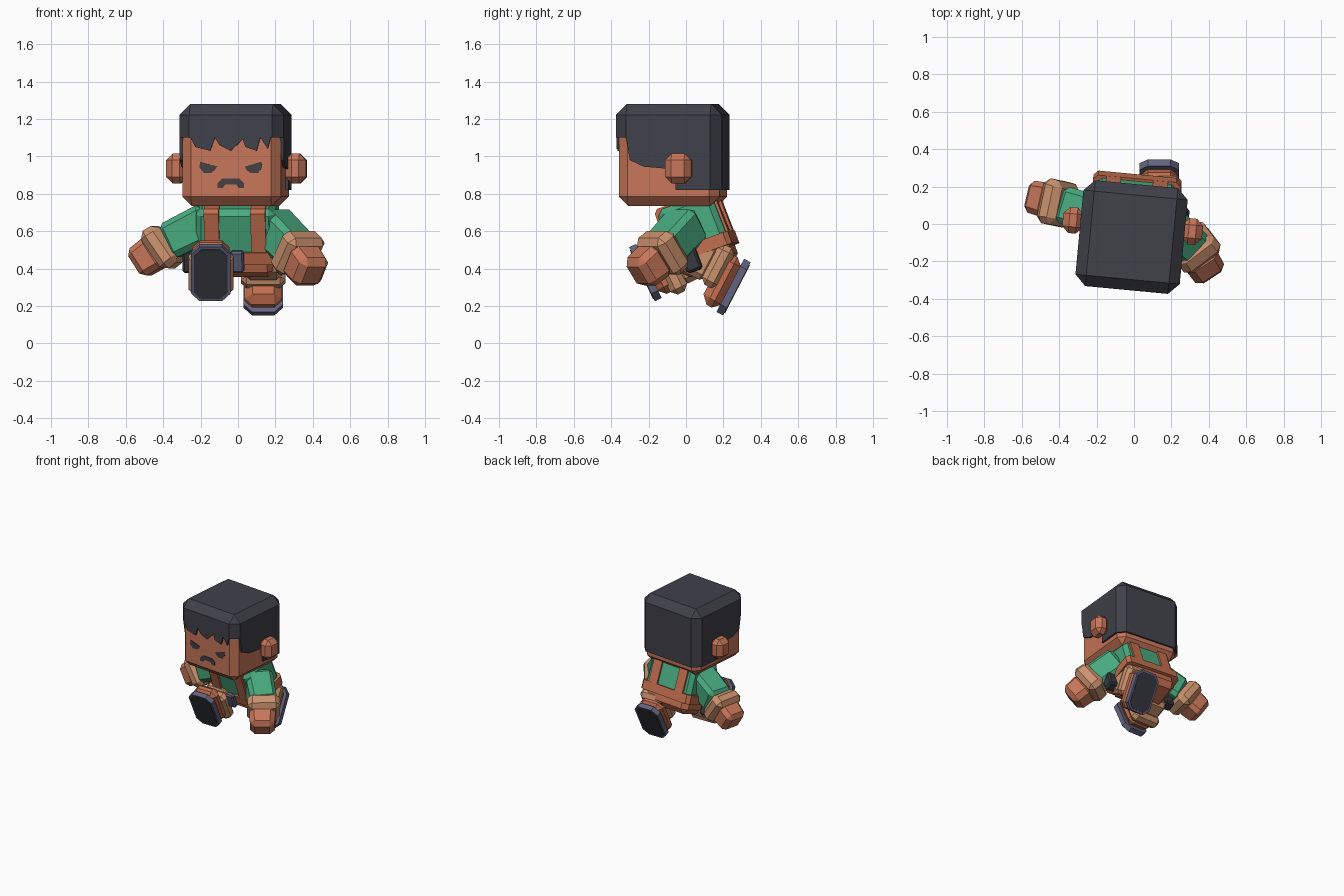
import bpy, bmesh, math
from mathutils import Matrix, Vector

if "Cube" in bpy.data.objects:
    bpy.data.objects.remove(bpy.data.objects["Cube"])


def material(name, rgb):
    m = bpy.data.materials.new(name)
    m.diffuse_color = (*rgb, 1)
    m.use_nodes = True
    m.node_tree.nodes["Principled BSDF"].inputs["Base Color"].default_value = m.diffuse_color
    return m


SKIN = material("warm skin", (0.57, 0.18, 0.10))
OVERALL = material("rust overalls", (0.54, 0.155, 0.075))
GREEN = material("green shirt", (0.065, 0.40, 0.21))
BEIGE = material("beige cloth", (0.60, 0.29, 0.155))
HAIR = material("charcoal hair", (0.052, 0.052, 0.068))
FACE = material("dark face detail", (0.06, 0.05, 0.055))
STEEL = material("blue grey rubber", (0.125, 0.125, 0.21))
DARK = material("dark leather", (0.04, 0.042, 0.052))


def finish(name, bm, mat, matrix):
    bmesh.ops.recalc_face_normals(bm, faces=bm.faces)
    bm.transform(matrix)
    me = bpy.data.meshes.new(name)
    bm.to_mesh(me)
    bm.free()
    me.materials.append(mat)
    ob = bpy.data.objects.new(name, me)
    bpy.context.collection.objects.link(ob)
    return ob


def chamfer(bm, width, rule):
    edges = [e for e in bm.edges if rule(e.verts[0].co, e.verts[1].co)]
    bmesh.ops.bevel(bm, geom=edges, offset=width, segments=1, affect='EDGES')


def block(name, mat, matrix, size, loc, bevel=0.0, taper=(1, 1),
          rule=lambda a, b: True):
    """Chamfered box; taper scales its top end."""
    bm = bmesh.new()
    bmesh.ops.create_cube(bm, size=1)
    for v in bm.verts:
        k = taper if v.co.z > 0 else (1, 1)
        v.co = Vector((v.co.x * size[0] * k[0], v.co.y * size[1] * k[1], v.co.z * size[2]))
    if bevel:
        chamfer(bm, bevel, rule)
    bmesh.ops.translate(bm, verts=bm.verts, vec=loc)
    return finish(name, bm, mat, matrix)


def upright(a, b):
    return abs(a.x - b.x) < 1e-4 and abs(a.y - b.y) < 1e-4


def plate(name, mat, matrix, outline, y0, y1):
    """Front-facing outline (x, z) given thickness along y."""
    bm = bmesh.new()
    f = bm.faces.new([bm.verts.new((x, y0, z)) for x, z in outline])
    r = bmesh.ops.extrude_face_region(bm, geom=[f])
    bmesh.ops.translate(bm, vec=(0, y1 - y0, 0),
                        verts=[v for v in r['geom'] if isinstance(v, bmesh.types.BMVert)])
    return finish(name, bm, mat, matrix)


def limb(name, mat, start, end, w0, w1, bevel):
    """Chamfered square section running from start to end."""
    a, b = Vector(start), Vector(end)
    z = (b - a).normalized()
    x = Vector((0, 0, 1)).cross(z).normalized()
    y = z.cross(x)
    m = Matrix((x, y, z)).transposed().to_4x4()
    m.translation = (a + b) / 2
    return block(name, mat, m, (w0, w0, (b - a).length), (0, 0, 0), bevel, (w1 / w0, w1 / w0))


# ---- head
YAW = Matrix.Rotation(math.radians(-5.4), 4, 'Z')
H = Matrix.Translation((-0.013, -0.07, 0)) @ YAW
block("head", SKIN, H, (0.53, 0.54, 0.42), (0, 0, 0.945), 0.05)
for s, side in ((-1, "left"), (1, "right")):
    block("ear_" + side, SKIN, H, (0.11, 0.14, 0.16), (s * 0.32, 0.06, 0.935), 0.035)

# hair: side outline (y, z) pulled across the head, then chamfered
outline = [(-0.284, 1.28), (-0.284, 1.1), (-0.225, 1.1), (-0.205, 0.98), (-0.13, 0.945),
           (0.04, 0.93), (0.04, 0.82), (0.284, 0.82), (0.284, 1.28)]
bm = bmesh.new()
f = bm.faces.new([bm.verts.new((-0.28, y, z)) for y, z in outline])
r = bmesh.ops.extrude_face_region(bm, geom=[f])
bmesh.ops.translate(bm, vec=(0.56, 0, 0),
                    verts=[v for v in r['geom'] if isinstance(v, bmesh.types.BMVert)])
chamfer(bm, 0.058, lambda a, b: (a.z > 1.27 and b.z > 1.27) or
        (upright(a, b) and abs(a.y) > 0.28))
finish("hair", bm, HAIR, H)

# jagged fringe
fringe = [(0.225, 1.13), (-0.225, 1.13), (-0.215, 1.1), (-0.19, 1.05), (-0.11, 1.03),
          (-0.085, 1.1), (-0.06, 1.06), (0, 1.03), (0.065, 1.09), (0.08, 1.05),
          (0.14, 1.03), (0.16, 1.1), (0.2, 1.04), (0.215, 1.1)]
plate("fringe", HAIR, H, fringe, -0.283, -0.255)

# face details
eye = [(0.075, 0.945), (0.165, 0.972), (0.168, 0.94), (0.145, 0.912), (0.105, 0.912),
       (0.085, 0.928)]
mouth = [(-0.072, 0.832), (-0.07, 0.858), (-0.045, 0.882), (0.045, 0.882), (0.07, 0.858),
         (0.072, 0.832), (0.042, 0.832), (0.03, 0.85), (-0.03, 0.85), (-0.042, 0.832)]
for s, side in ((-1, "left"), (1, "right")):
    plate("eye_" + side, FACE, H, [(s * x, z) for x, z in eye], -0.274, -0.268)
plate("mouth", FACE, H, mouth, -0.274, -0.268)

# ---- torso, leaning forward
T = Matrix.Translation((0, 0.06, 0.6)) @ YAW @ Matrix.Rotation(math.radians(20), 4, 'X')
block("shirt", GREEN, T, (0.44, 0.32, 0.30), (0, 0, 0.02), 0.03, (0.95, 0.95))
block("trousers", OVERALL, T, (0.41, 0.30, 0.15), (0, 0, -0.145), 0.04)
block("waistband", OVERALL, T, (0.47, 0.345, 0.07), (0, 0, -0.095), 0.025, rule=upright)
block("buckle", STEEL, T, (0.07, 0.04, 0.12), (0.01, -0.185, -0.105), 0.01)
for s, side in ((-1, "left"), (1, "right")):
    block("strap_" + side, OVERALL, T, (0.08, 0.345, 0.27), (s * 0.125, 0, 0.045), 0.02,
          (1, 0.97), lambda a, b: a.z > 0 and b.z > 0 and abs(a.y - b.y) < 1e-4)
    block("pouch_" + side, DARK, T, (0.08, 0.085, 0.17), (s * 0.255, -0.06, -0.12), 0.012)

# ---- arms: sleeve, rolled cuff, fist
limb("sleeve_right", GREEN, (0.16, 0.02, 0.65), (0.31, -0.12, 0.50), 0.21, 0.20, 0.03)
limb("cuff_right", BEIGE, (0.285, -0.08, 0.525), (0.35, -0.165, 0.445), 0.235, 0.25, 0.035)
limb("hand_right", SKIN, (0.33, -0.15, 0.46), (0.402, -0.26, 0.365), 0.20, 0.18, 0.035)
limb("sleeve_left", GREEN, (-0.14, 0.03, 0.655), (-0.37, 0.10, 0.54), 0.21, 0.20, 0.03)
limb("cuff_left", BEIGE, (-0.355, 0.10, 0.55), (-0.45, 0.12, 0.482), 0.235, 0.25, 0.035)
limb("hand_left", SKIN, (-0.43, 0.118, 0.497), (-0.545, 0.145, 0.42), 0.19, 0.17, 0.03)

# ---- legs in mid stride, each built upright then swung
for side, pos, angle in (("left", (-0.145, -0.235, 0.37), -64.5),
                         ("right", (0.135, 0.272, 0.292), 62.5)):
    F = Matrix.Translation(pos) @ Matrix.Rotation(math.radians(angle), 4, 'X')
    block("sole_" + side, STEEL, F, (0.21, 0.32, 0.04), (0, 0, 0.02), 0.045, rule=upright)
    block("tread_" + side, DARK, F, (0.18, 0.29, 0.008), (0, 0, 0), 0.038, rule=upright)
    block("boot_" + side, OVERALL, F, (0.205, 0.31, 0.11), (0, 0, 0.09), 0.04, (0.95, 0.95))
    block("trouser_cuff_" + side, BEIGE, F, (0.24, 0.24, 0.10), (0, 0.06, 0.145), 0.03)
    block("trouser_leg_" + side, BEIGE, F, (0.20, 0.20, 0.15), (0, 0.05, 0.245), 0.03)
